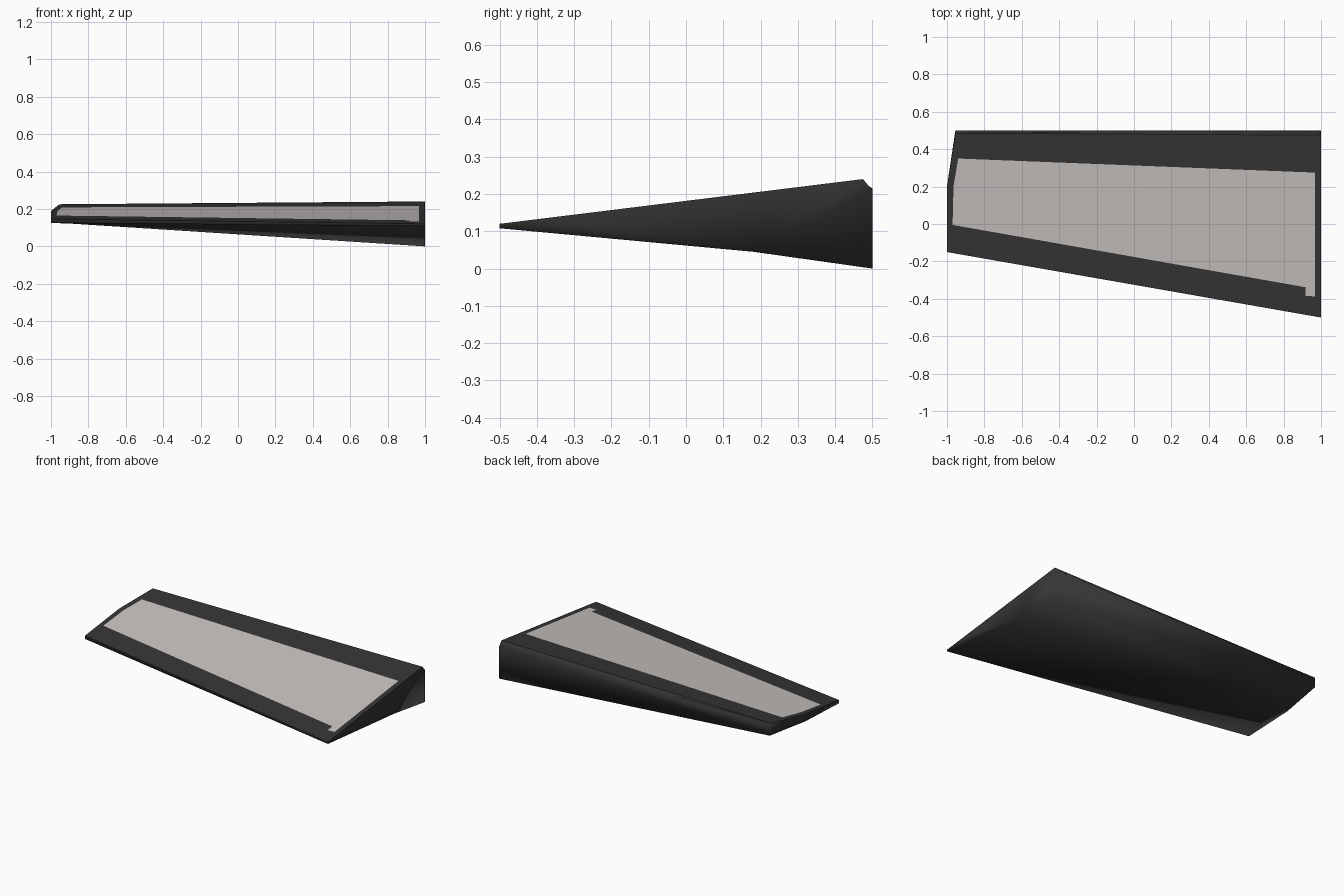
import bpy, bmesh
from mathutils import Vector

if "Cube" in bpy.data.objects:
    bpy.data.objects.remove(bpy.data.objects["Cube"])


def material(name, rgb):
    m = bpy.data.materials.new(name)
    m.diffuse_color = (*rgb, 1)
    m.use_nodes = True
    m.node_tree.nodes["Principled BSDF"].inputs["Base Color"].default_value = m.diffuse_color
    return m


# Corner points: wide root section (r_) and narrow tip section (t_)
P = dict(
    r_lead=(1, -.5, .12), r_back=(1, .475, .24), r_cham=(1, .5, .21),
    r_low=(1, .5, 0), r_mid=(1, .18, .045), r_under=(1, -.5, .108),
    t_lead=(-1, -.15, .147), t_side=(-1, .2, .189), t_back=(-.955, .485, .225),
    t_cham=(-.955, .5, .215), t_low=(-.955, .5, .15), t_mid=(-.9, .2, .122),
    t_edge=(-1, .2, .14), t_under=(-1, -.15, .125))
FACES = [
    "r_lead r_back t_back t_side t_lead",            # top
    "r_back r_cham t_cham t_back",                   # back chamfer
    "r_cham r_low t_low t_cham",                     # back wall
    "r_lead r_under r_mid r_low r_cham r_back",      # root cap
    "r_low r_mid t_mid t_low", "r_mid r_under t_mid",  # rear underside
    "r_under t_under t_mid",                         # front underside
    "t_under t_edge t_mid", "t_edge t_low t_mid",    # tip underside
    "t_lead t_side t_edge t_under",                  # tip edge
    "t_side t_back t_cham t_low t_edge",
    "r_lead t_lead t_under r_under"]                 # leading edge

bm = bmesh.new()
tag = bm.faces.layers.int.new("top")
V = {k: bm.verts.new(c) for k, c in P.items()}
faces = [bm.faces.new([V[n] for n in f.split()]) for f in FACES]
bmesh.ops.recalc_face_normals(bm, faces=bm.faces[:])

# Shading: crisp rim around the top and along the underside crease
for f in bm.faces:
    f.smooth = True
for e in faces[0].edges:
    e.smooth = False
for a, b in (("r_under", "t_mid"), ("t_mid", "t_low")):
    bm.edges.get((V[a], V[b])).smooth = False

# Light panel: cut its outline into the top face
PANEL = [(.967, .275), (.967, -.347), (-.97, -.005), (-.965, .2), (-.94, .35)]
TAB = [(.97, -.34), (.97, -.387), (.918, -.385), (.918, -.33)]


def lines(poly):
    return [(Vector((*p, 0)), Vector((*q, 0))) for p, q in zip(poly, poly[1:] + poly[:1])]


def inside(c, poly):
    return all((q - p).cross(Vector((c.x, c.y, 0)) - p).z < 1e-5 for p, q in lines(poly))


faces[0][tag] = 1
for p, q in lines(PANEL) + lines(TAB)[1:3]:
    top = [f for f in bm.faces if f[tag]]
    geom = list({x for f in top for x in (*f.verts, *f.edges, f)})
    bmesh.ops.bisect_plane(bm, geom=geom, dist=1e-5, plane_co=p,
                           plane_no=(q - p).cross(Vector((0, 0, 1))))
for f in bm.faces:
    if f[tag]:
        c = f.calc_center_median()
        f.material_index = int(inside(c, PANEL) or inside(c, TAB))

mesh = bpy.data.meshes.new("wing_panel")
bm.to_mesh(mesh)
bm.free()
mesh.materials.append(material("dark grey", (.036, .036, .036)))
mesh.materials.append(material("light warm grey", (.58, .545, .53)))
wing = bpy.data.objects.new("wing_panel", mesh)
bpy.context.collection.objects.link(wing)
